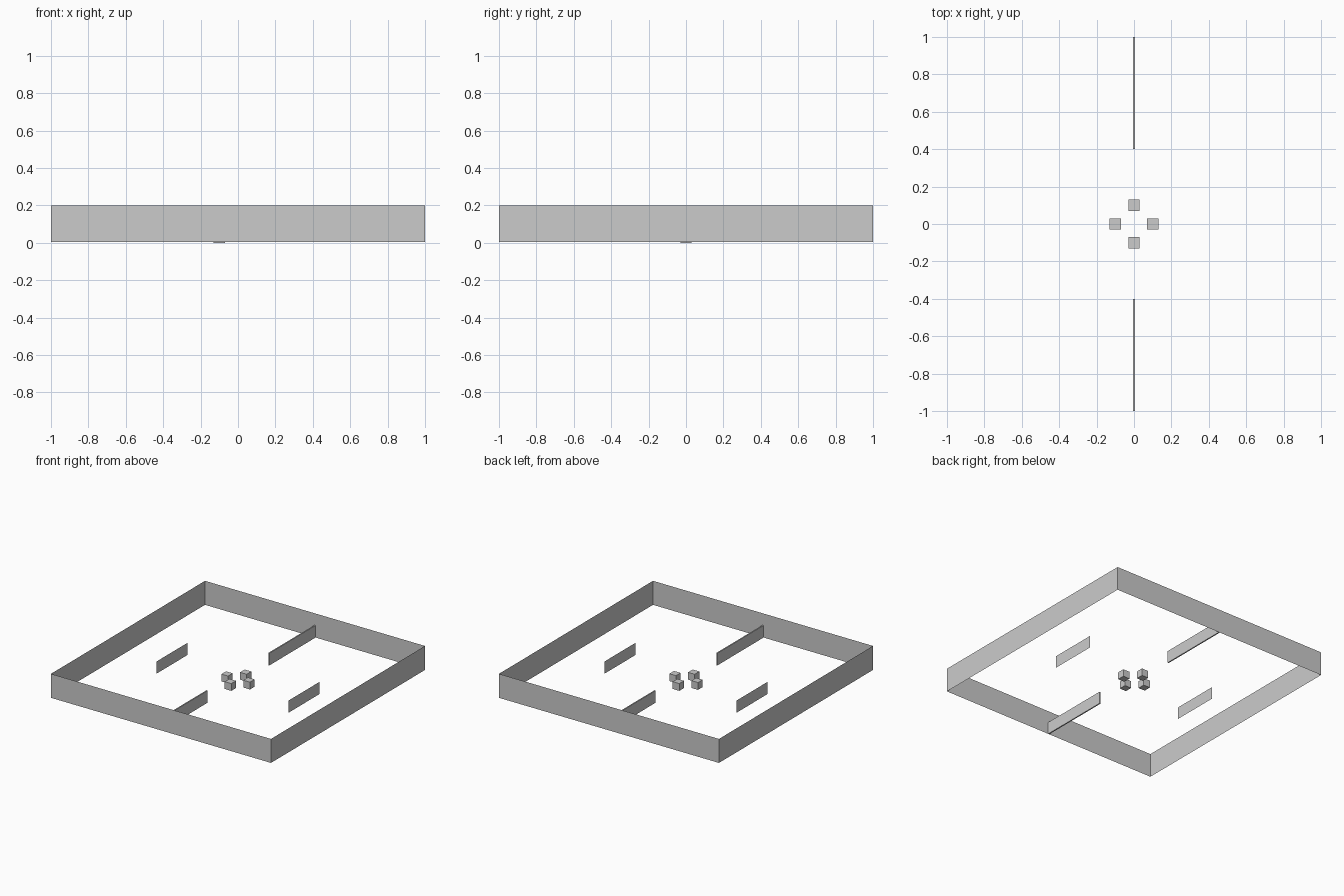
import bpy, bmesh
from mathutils import Matrix, Vector

if "Cube" in bpy.data.objects:
    bpy.data.objects.remove(bpy.data.objects["Cube"])

LIFT = 0.003  # walls sit a hair above the lowest block


def finish(name, bm):
    mesh = bpy.data.meshes.new(name)
    bm.to_mesh(mesh)
    bm.free()
    obj = bpy.data.objects.new(name, mesh)
    bpy.context.collection.objects.link(obj)


def box(name, center, size):
    bm = bmesh.new()
    bmesh.ops.create_cube(bm, size=1, matrix=Matrix.Translation(center) @ Matrix.Diagonal((*size, 1)))
    finish(name, bm)


def panel(name, start, end, height):
    """Upright sheet without thickness between two floor points."""
    bm = bmesh.new()
    a, b = Vector((*start, LIFT)), Vector((*end, LIFT))
    up = Vector((0, 0, height))
    bm.faces.new([bm.verts.new(p) for p in (a, b, b + up, a + up)])
    finish(name, bm)


for s, side in ((-1, "left"), (1, "right")):
    # Outer side walls and free-standing screens
    panel(f"outer_wall_{side}", (s, -s), (s, s), 0.197)
    panel(f"screen_{side}", (s * 0.6, -0.2 * s), (s * 0.6, 0.2 * s), 0.1)
    # Small blocks either side of the centre
    z = 0.03 if s < 0 else 0.03 + LIFT
    box(f"block_{side}", (s * 0.1, 0, z), (0.06, 0.06, 0.06))

for s, side in ((-1, "front"), (1, "back")):
    # Outer end walls, thin dividers reaching inward, and centre blocks
    panel(f"outer_wall_{side}", (s, s), (-s, s), 0.197)
    box(f"divider_{side}", (0, s * 0.7, 0.05 + LIFT), (0.01, 0.6, 0.1))
    box(f"block_{side}", (0, s * 0.1, 0.03 + LIFT), (0.06, 0.06, 0.06))
